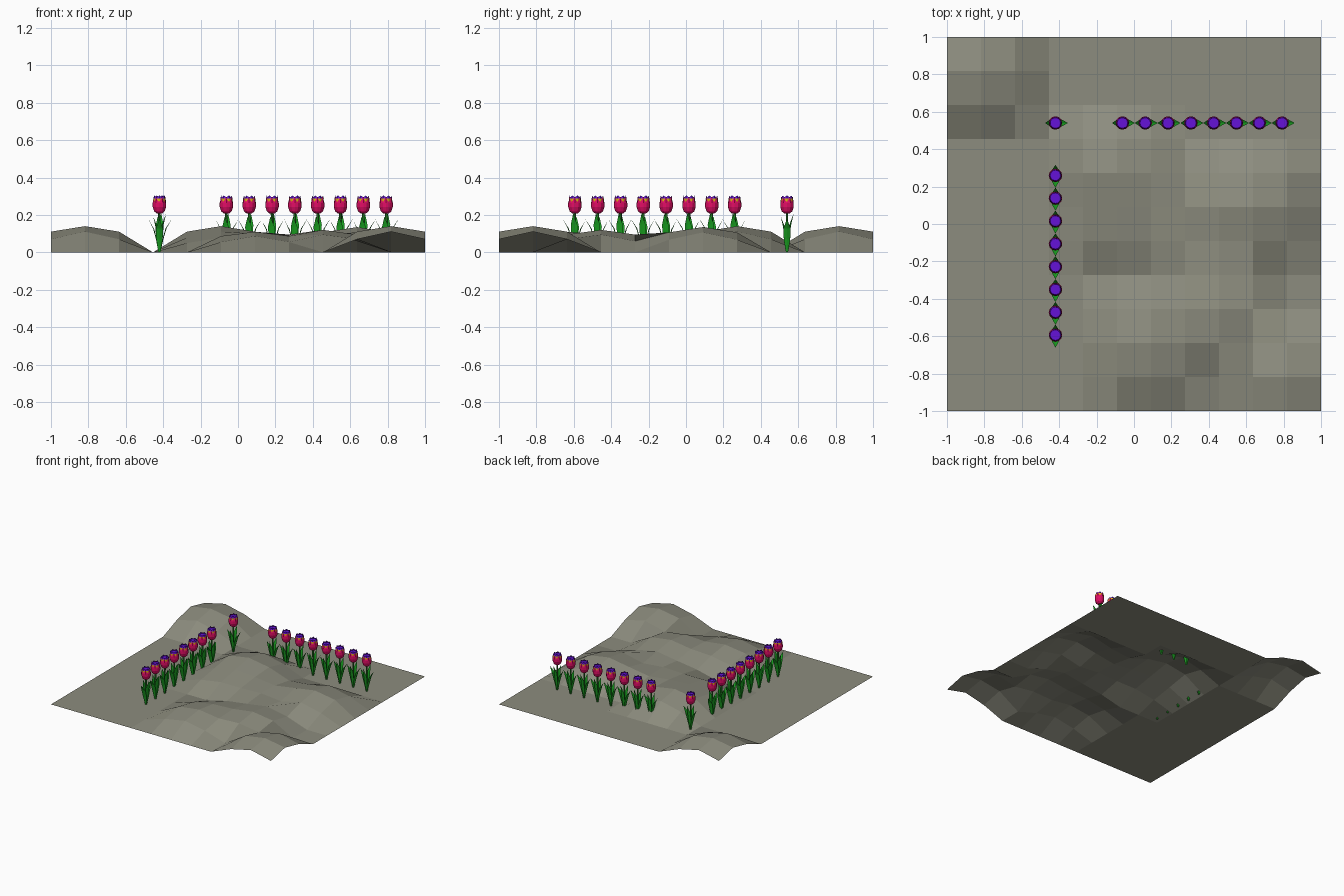
import bpy, bmesh, math

if "Cube" in bpy.data.objects:
    bpy.data.objects.remove(bpy.data.objects["Cube"])


def mat(name, col):
    m = bpy.data.materials.new(name)
    m.diffuse_color = (*col, 1)
    m.use_nodes = True
    m.node_tree.nodes["Principled BSDF"].inputs["Base Color"].default_value = m.diffuse_color
    return m


EARTH = mat("earth", (0.265, 0.265, 0.21))
CRIMSON = mat("crimson petal", (0.75, 0.004, 0.13))
VIOLET = mat("violet petal", (0.13, 0.006, 0.68))
YELLOW = mat("yellow pollen", (0.85, 0.45, 0.01))
LEAF = mat("leaf green", (0.010, 0.36, 0.015))
STEM = mat("stem green", (0.02, 0.24, 0.02))


def finish(bm, name, mats):
    me = bpy.data.meshes.new(name)
    bm.to_mesh(me)
    bm.free()
    for m in mats:
        me.materials.append(m)
    return me


def place(me, name, loc=(0, 0, 0), rot=0):
    o = bpy.data.objects.new(name, me)
    o.location = loc
    o.rotation_euler.z = rot
    bpy.context.collection.objects.link(o)
    return o


# Ground sheet: 11 x 11 cells raised by small domes (column, row, height)
N = 11
HILLS = [(1, 10, .14), (10, 1, .14), (5, 7, .14), (5, 6, .10), (6, 6, .10), (7, 5, .085),
         (9, 6, .135), (8, 3, .12), (6, 2, .11)]


def height(i, j):
    falloff = {0: 1, 1: .79, 2: .5}
    return max(h * falloff.get((i - a) ** 2 + (j - b) ** 2, 0) for a, b, h in HILLS)


bm = bmesh.new()
grid = [[bm.verts.new((-1 + 2 * i / N, -1 + 2 * j / N, height(i, j)))
         for j in range(N + 1)] for i in range(N + 1)]
for i in range(N):
    for j in range(N):
        bm.faces.new((grid[i][j], grid[i + 1][j], grid[i + 1][j + 1], grid[i][j + 1]))
place(finish(bm, "ground", [EARTH]), "ground")


# Flower head: scalloped crimson cup round a violet and yellow inner cup
def lathe(bm, rings, n, phase, scallop, mat_of_band):
    loops = []
    for k, (r, z) in enumerate(rings):
        last = k == len(rings) - 1
        loops.append([bm.verts.new((r * math.cos(2 * math.pi * s / n + phase),
                                    r * math.sin(2 * math.pi * s / n + phase),
                                    z - (scallop if last and s % 2 else 0)))
                      for s in range(n)])
    for k in range(len(rings) - 1):
        for s in range(n):
            t = (s + 1) % n
            f = bm.faces.new((loops[k][s], loops[k][t], loops[k + 1][t], loops[k + 1][s]))
            f.material_index = mat_of_band(k)
    return loops


bm = bmesh.new()
outer = lathe(bm, [(.013, .207), (.028, .219), (.036, .243), (.036, .264), (.031, .297)],
              12, math.pi / 6, .024, lambda k: 0)
bm.faces.new(outer[0][::-1])
inner = lathe(bm, [(.032, .255), (.0325, .288), (.028, .304)],
              12, 0, .01, lambda k: 2 if k == 0 else 1)
disc = bm.faces.new([bm.verts.new((.031 * math.cos(a * math.pi / 6),
                                   .031 * math.sin(a * math.pi / 6), .289)) for a in range(12)])
disc.material_index = 1
head = finish(bm, "flower_head", [CRIMSON, VIOLET, YELLOW])

# Stem
bm = bmesh.new()
lathe(bm, [(.007, 0), (.006, .1), (.007, .21)], 6, 0, 0, lambda k: 0)
stem = finish(bm, "stem", [STEM])

# Leaves: folded blades (angle, reach, tip height, half width)
bm = bmesh.new()
for ang, reach, top, w in [(0, .066, .178, .019), (180, .055, .17, .019),
                           (75, .036, .205, .018), (255, .034, .19, .018)]:
    c, s = math.cos(math.radians(ang)), math.sin(math.radians(ang))
    prev = None
    for u, zf, wf in [(.06, 0, .3), (.25, .4, .9), (.5, .72, 1), (1, 1, .03)]:
        row = []
        for side in (-1, 0, 1):
            d = reach * u + (.005 * wf if side == 0 else 0)
            q = side * w * wf
            row.append(bm.verts.new((c * d - s * q, s * d + c * q, top * zf)))
        if prev:
            for k in (0, 1):
                # wound so that the outer side faces away from the stem
                bm.faces.new((prev[k], prev[k + 1], row[k + 1], row[k]))
        prev = row
leaves = finish(bm, "leaves", [LEAF])

# Two rows of flowers meeting at a corner
STEP = .122
spots = [(-.42, .54, 0)]
spots += [(-.062 + STEP * k, .54, 0) for k in range(8)]
spots += [(-.42, .26 - STEP * k, -math.pi / 2) for k in range(8)]
for x, y, rot in spots:
    for me in (head, stem, leaves):
        place(me, me.name, (x, y, 0), rot)
